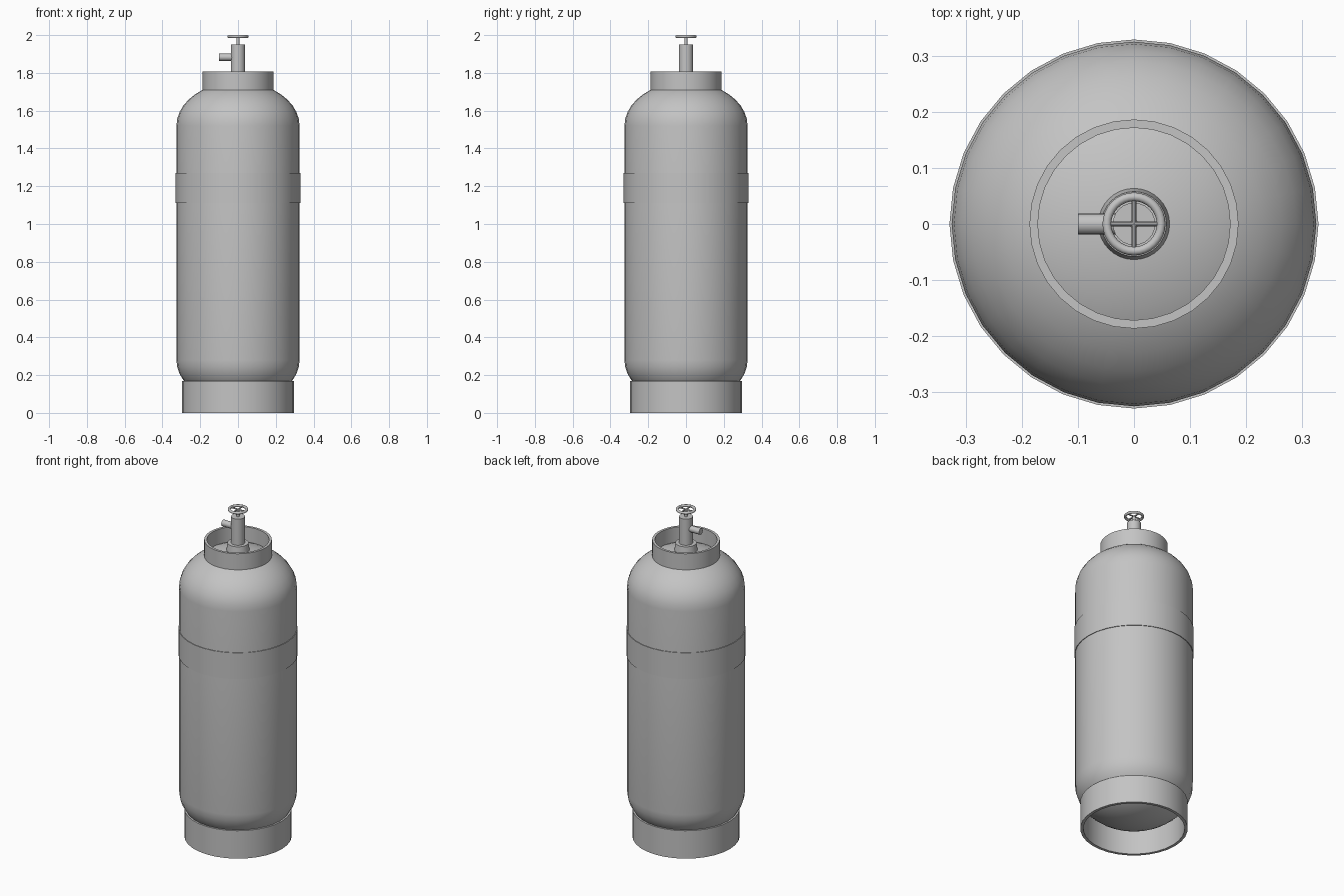
import bpy, math

if "Cube" in bpy.data.objects:
    bpy.data.objects.remove(bpy.data.objects["Cube"])

SEG = 32
steel = bpy.data.materials.new("grey_steel")
steel.diffuse_color = (0.55, 0.55, 0.55, 1)
steel.use_nodes = True
steel.node_tree.nodes["Principled BSDF"].inputs["Base Color"].default_value = steel.diffuse_color


def finish(obj, name, angle=35):
    obj.name = name
    obj.data.materials.append(steel)
    bpy.ops.object.select_all(action='DESELECT')
    obj.select_set(True)
    bpy.context.view_layer.objects.active = obj
    bpy.ops.object.shade_smooth_by_angle(angle=math.radians(angle))
    return obj


def lathe(name, profile, seg=SEG, closed=False):
    """Spin (radius, z) points, listed bottom to top on the outside, around z."""
    verts, rings = [], []
    for r, z in profile:
        n = 1 if r < 1e-6 else seg
        rings.append([len(verts) + i for i in range(n)])
        verts += [(r * math.cos(math.tau * i / seg), r * math.sin(math.tau * i / seg), z)
                  for i in range(n)]
    pairs = list(zip(rings, rings[1:]))
    if closed:
        pairs.append((rings[-1], rings[0]))
    faces = []
    for a, b in pairs:
        for i in range(seg):
            j = (i + 1) % seg
            if len(a) == 1:
                faces.append((a[0], b[j], b[i]))
            elif len(b) == 1:
                faces.append((a[i], a[j], b[0]))
            else:
                faces.append((a[i], a[j], b[j], b[i]))
    mesh = bpy.data.meshes.new(name)
    mesh.from_pydata(verts, [], faces)
    obj = bpy.data.objects.new(name, mesh)
    bpy.context.collection.objects.link(obj)
    return finish(obj, name)


def tube(name, outer, inner, z0, z1):
    return lathe(name, [(outer, z0), (outer, z1), (inner, z1), (inner, z0)], closed=True)


def rod(name, radius, length, loc, rot=(0, 0, 0), seg=16):
    bpy.ops.mesh.primitive_cylinder_add(vertices=seg, radius=radius, depth=length,
                                        location=loc, rotation=rot)
    return finish(bpy.context.object, name)


# Tank body: straight wall with an elliptical dome at each end
R, DOME, LOW, HIGH, STEPS = 0.326, 0.232, 0.28, 1.52, 10
arc = [math.pi / 2 * i / STEPS for i in range(STEPS + 1)]
bottom = [(R * math.sin(a), LOW - DOME * math.cos(a)) for a in arc]
top = [(R * math.cos(a), HIGH + DOME * math.sin(a)) for a in arc]
lathe("tank_body", bottom + top)

# Raised band around the wall
tube("label_band", 0.33, 0.322, 1.11, 1.27)

# Foot ring and protective collar, both open tubes
tube("foot_ring", 0.297, 0.28, 0.0, 0.17)
tube("collar", 0.187, 0.172, 1.705, 1.808)

# Valve: tapered boss, stem, side outlet and spindle
lathe("valve_boss", [(0, 1.73), (0.066, 1.73), (0.058, 1.79), (0, 1.79)])
rod("valve_stem", 0.038, 0.17, (0, 0, 1.865), seg=24)
rod("valve_outlet", 0.019, 0.10, (-0.05, 0, 1.883), (0, math.pi / 2, 0))
rod("valve_spindle", 0.008, 0.042, (0, 0, 1.971))

# Handwheel: rim and crossed spokes
bpy.ops.mesh.primitive_torus_add(major_radius=0.0485, minor_radius=0.0078, major_segments=32,
                                 minor_segments=12, location=(0, 0, 1.9922))
finish(bpy.context.object, "handwheel_rim", 60)
for i, rot in enumerate([(math.pi / 2, 0, 0), (0, math.pi / 2, 0)]):
    rod(f"handwheel_spoke_{i + 1}", 0.0042, 0.095, (0, 0, 1.9922), rot, seg=8)
